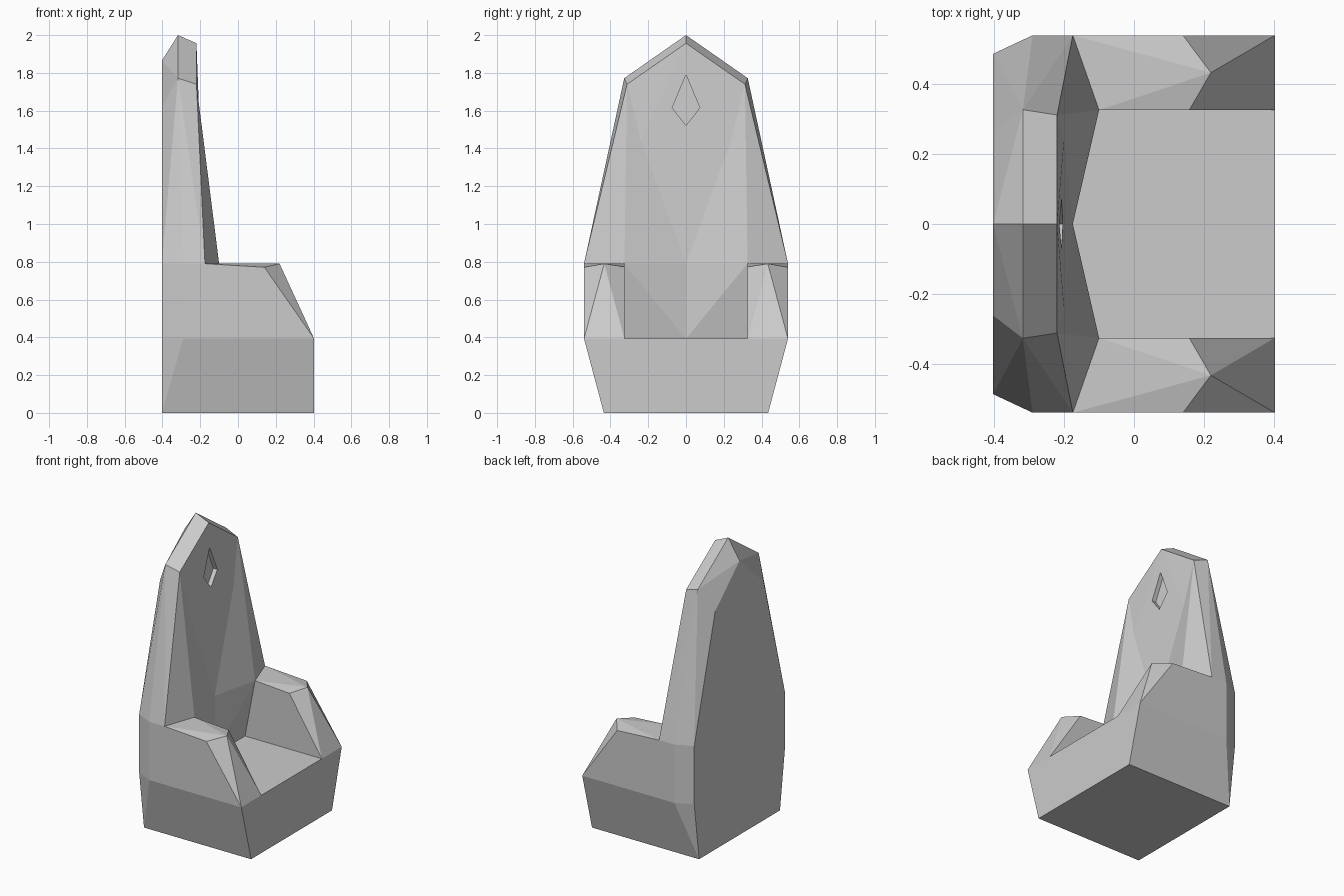
import bpy, bmesh

if "Cube" in bpy.data.objects:
    bpy.data.objects.remove(bpy.data.objects["Cube"])


def hull(name, pts, mirror=False, flip=False):
    """Convex faceted solid; mirror adds the y-mirrored points, flip negates y."""
    if flip:
        pts = [(x, -y, z) for x, y, z in pts]
    if mirror:
        pts = pts + [(x, -y, z) for x, y, z in pts if y]
    bm = bmesh.new()
    for p in pts:
        bm.verts.new(p)
    res = bmesh.ops.convex_hull(bm, input=bm.verts[:])
    unused = [v for v in bm.verts if not v.link_faces]
    bmesh.ops.delete(bm, geom=unused, context='VERTS')
    bmesh.ops.dissolve_limit(bm, angle_limit=0.01, verts=bm.verts[:], edges=bm.edges[:])
    bmesh.ops.recalc_face_normals(bm, faces=bm.faces[:])
    me = bpy.data.meshes.new(name)
    bm.to_mesh(me)
    bm.free()
    ob = bpy.data.objects.new(name, me)
    bpy.context.collection.objects.link(ob)
    return ob


# Flared base with chamfered rear corners; its top is the seat
SEAT, ARM = 0.393, 0.79
hull("seat_base", [(-0.403, 0.435, 0), (0.403, 0.435, 0),
                   (-0.403, 0.487, SEAT), (-0.29, 0.54, SEAT), (0.403, 0.54, SEAT)], mirror=True)

# Tall pointed backrest
back = hull("backrest", [
    (-0.403, 0.487, SEAT), (-0.29, 0.54, SEAT), (-0.175, 0.54, SEAT),
    (-0.403, 0.487, ARM), (-0.29, 0.54, ARM), (-0.175, 0.54, ARM),
    (-0.403, 0.262, 1.62), (-0.318, 0.327, 1.772), (-0.22, 0.312, 1.74),
    (-0.403, 0, 1.865), (-0.318, 0, 2.0), (-0.22, 0, 1.957)], mirror=True)

# Shallow diamond recess in the backrest front
cutter = hull("diamond_cutter", [
    (-0.232, 0, 1.522), (-0.236, 0.073, 1.615), (-0.242, 0, 1.79),
    (-0.15, 0, 1.522), (-0.15, 0.073, 1.615), (-0.15, 0, 1.79)], mirror=True)
cutter.hide_render = True
cutter.hide_set(True)
cut = back.modifiers.new("diamond_recess", 'BOOLEAN')
cut.operation = 'DIFFERENCE'
cut.solver = 'EXACT'
cut.object = cutter

for side, flip in (("left", False), ("right", True)):
    # Faceted wing that thickens the backrest beside the sitter
    hull(side + "_back_wing", [
        (-0.22, 0.312, 1.74), (-0.175, 0, ARM), (-0.10, 0.326, ARM),
        (-0.175, 0.54, ARM), (-0.175, 0.326, SEAT), (-0.175, 0, SEAT)], flip=flip)
    # Armrest with a central ridge and sloping front
    hull(side + "_armrest", [
        (-0.175, 0.326, SEAT), (-0.175, 0.54, SEAT), (0.403, 0.326, SEAT), (0.403, 0.54, SEAT),
        (-0.10, 0.326, ARM), (-0.175, 0.54, ARM), (-0.135, 0.433, ARM),
        (0.158, 0.326, 0.773), (0.22, 0.433, ARM), (0.14, 0.54, 0.771),
        (0.403, 0.433, SEAT)], flip=flip)
